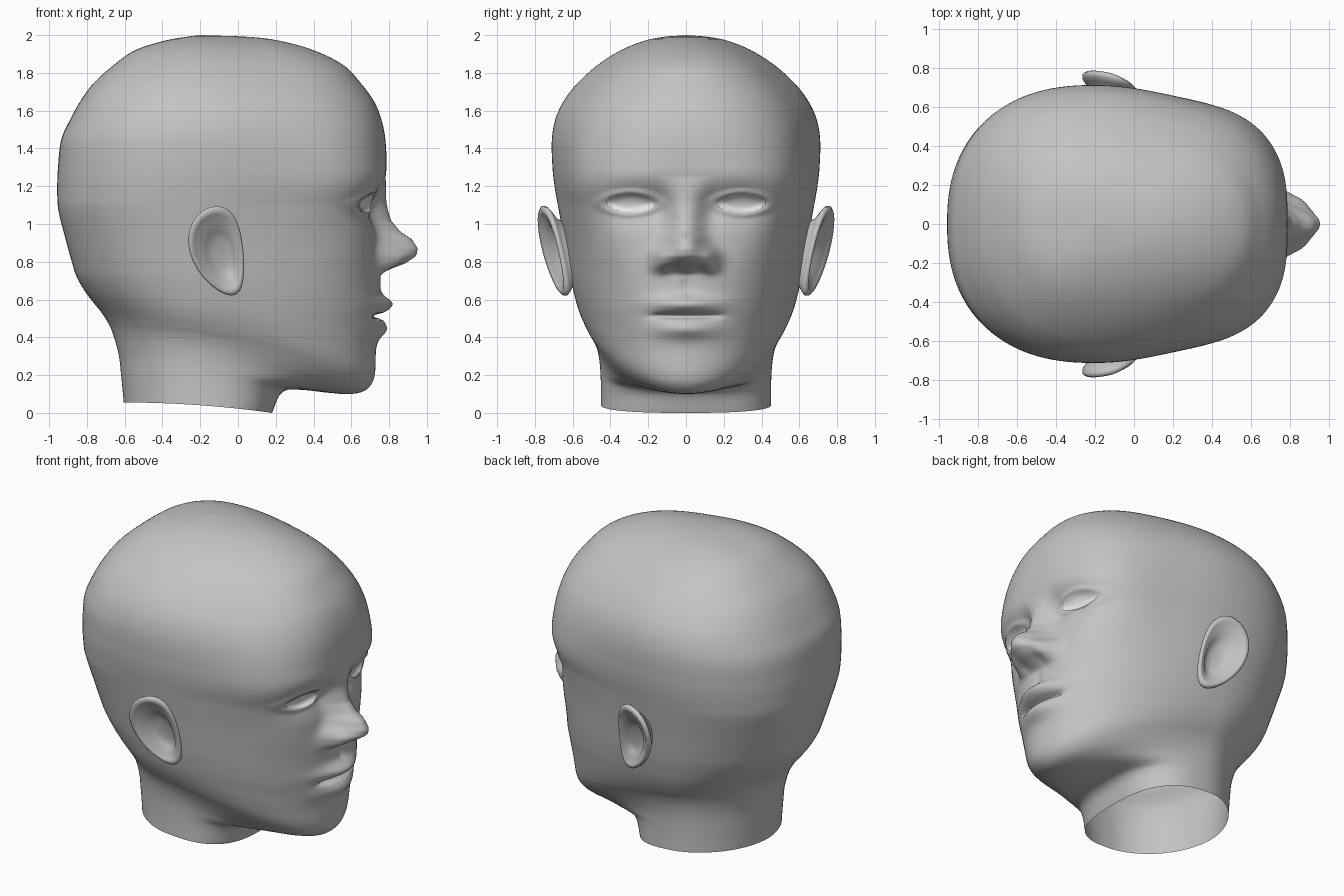
import bpy, bmesh, math
from mathutils import Vector
from mathutils.bvhtree import BVHTree

cube = bpy.data.objects.get("Cube")
if cube:
    bpy.data.objects.remove(cube)


def material(name, colour):
    mat = bpy.data.materials.new(name)
    mat.use_nodes = True
    mat.diffuse_color = (*colour, 1)
    mat.node_tree.nodes["Principled BSDF"].inputs["Base Color"].default_value = (*colour, 1)
    return mat


GREY = material("clay grey", (0.55, 0.55, 0.55))
WHITE = material("eye white", (1, 1, 1))


def loft(name, rings, mat, mirror=False):
    """Skin closed rings of equal length into one smooth surface."""
    bm = bmesh.new()
    rows = [[bm.verts.new(p) for p in ring] for ring in rings]
    for low, high in zip(rows, rows[1:]):
        for i in range(len(low)):
            j = (i + 1) % len(low)
            bm.faces.new((low[i], low[j], high[j], high[i]))
    bmesh.ops.remove_doubles(bm, verts=bm.verts, dist=1e-5)
    bmesh.ops.recalc_face_normals(bm, faces=bm.faces)
    mesh = bpy.data.meshes.new(name)
    bm.to_mesh(mesh)
    bm.free()
    mesh.shade_smooth()
    mesh.materials.append(mat)
    obj = bpy.data.objects.new(name, mesh)
    bpy.context.collection.objects.link(obj)
    if mirror:
        mod = obj.modifiers.new("other side", "MIRROR")
        mod.use_axis = (False, True, False)
    return obj


# Section keys: back z, front z, back x, front x, half width, squareness
KEYS = [
    (.055, .0, -.605, .18, .45, 2.7), (.13, .1, -.612, .225, .45, 2.5),
    (.21, .125, -.62, .29, .452, 2.3), (.3, .1, -.63, .55, .458, 1.9),
    (.38, .11, -.65, .655, .472, 2), (.44, .15, -.67, .705, .495, 2.1),
    (.48, .21, -.69, .725, .52, 2.15), (.53, .325, -.722, .73, .55, 2.2),
    (.58, .42, -.762, .74, .572, 2.2), (.64, .52, -.808, .75, .59, 2.25),
    (.72, .65, -.854, .755, .61, 2.3), (.8, .76, -.88, .755, .625, 2.35),
    (.92, .92, -.913, .74, .646, 2.5), (1.08, 1.08, -.952, .745, .675, 2.7),
    (1.2, 1.2, -.957, .77, .696, 2.85), (1.3, 1.3, -.953, .785, .707, 2.75),
    (1.45, 1.45, -.935, .78, .71, 2.5), (1.56, 1.56, -.885, .757, .69, 2.35),
    (1.65, 1.65, -.835, .72, .648, 2.25), (1.74, 1.74, -.77, .655, .58, 2.2),
    (1.84, 1.84, -.66, .56, .47, 2.15), (1.92, 1.92, -.545, .4, .345, 2.1),
    (1.97, 1.97, -.39, .22, .22, 2), (1.99, 1.99, -.28, .07, .125, 2),
    (2, 2, -.201, -.199, .001, 2)]


def smooth_keys(keys, step):
    """Sample a cubic curve through the keys, spaced by front distance."""
    t = [0]
    for a, b in zip(keys, keys[1:]):
        t.append(t[-1] + math.dist(a[:4], b[:4]))
    last = len(keys) - 1
    slope = []
    for i in range(len(keys)):
        a, b = max(i - 1, 0), min(i + 1, last)
        slope.append([(q - p) / (t[b] - t[a]) for p, q in zip(keys[a], keys[b])])
    for i in range(last):
        h = t[i + 1] - t[i]
        n = max(3, math.ceil(abs(keys[i + 1][1] - keys[i][1]) / step))
        for k in range(n):
            u = k / n
            w = u * u * (3 - 2 * u)
            yield [p + (q - p) * w + h * u * (1 - u) * ((1 - u) * m - u * r)
                   for p, q, m, r in zip(keys[i], keys[i + 1], slope[i], slope[i + 1])]
    yield list(keys[last])


def lookup(table, z):
    for (a, *p), (b, *q) in zip(table, table[1:]):
        if a <= z <= b:
            u = (z - a) / (b - a)
            return [s + (e - s) * u for s, e in zip(p, q)]
    return [0] * (len(table[0]) - 1)


def bump(d, size, power=2):
    return math.exp(-abs(d / size) ** power)


# Nose ridge: height, projection, half width
NOSE = [(.735, 0, .12), (.765, .06, .12), (.79, .13, .12), (.83, .195, .118), (.87, .208, .108),
        (.92, .18, .095), (.96, .12, .085), (1.02, .07, .08), (1.12, .035, .085), (1.25, 0, .13)]
EYE_Y, EYE_Z, EYE_W, EYE_H = .297, 1.11, .128, .05


def face_relief(y, z):
    """Forward offset of the face for nose, eyes and mouth."""
    y = abs(y)
    height, width = lookup(NOSE, z)
    d = height * bump(y, width, 2.4) if height else 0
    d += .06 * bump(y - .125, .05) * bump(z - .81, .065, 3)           # nose wings
    d -= .02 * bump(y - .07, .035) * bump(z - .765, .02)              # nostrils
    d -= .045 * bump(y - .27, .15) * bump(z - 1.1, .1)                # sockets
    d -= .03 * bump(y - .14, .06) * bump(z - 1.09, .1)
    d += .01 * bump(y - .28, .2) * bump(z - 1.24, .07)                # brow
    d += .015 * bump(y - .4, .15) * bump(z - .9, .13)                 # cheekbone
    q = (abs(y - EYE_Y) / EYE_W) ** 1.7 + (abs(z - EYE_Z) / EYE_H) ** 1.7
    d += .014 * bump(q - 1.4, .5) - .012 * bump(q, .9, 4)             # eyelids
    d += .066 * bump(y, .17) * bump(z - .575, .045)                   # lips
    d += .046 * bump(y, .16) * bump(z - .445, .05)
    d -= .055 * bump(y, .17, 6) * bump(z - .513, .013)
    d -= .01 * bump(y, .03) * bump(z - .67, .05)
    return d


# Head and neck, open below
HALF, MID_X = 72, -.2
angles = [math.pi * (i / HALF) ** 1.5 for i in range(HALF + 1)]
angles += [-a for a in reversed(angles[1:-1])]
rings = []
for zb, zf, xb, xf, width, square in smooth_keys(KEYS, .011):
    ring = []
    skull = min(1, max(0, (zb - .5) / .6))
    for a in angles:
        c, s = math.cos(a), math.sin(a)
        reach, n = (xf - MID_X, square) if c > 0 else (MID_X - xb, 1.92 + .45 * skull)
        r = (abs(c / reach) ** n + abs(s / width) ** n) ** (-1 / n)
        x, y = MID_X + r * c, r * s
        z = zb + (zf - zb) * max(0, (x - xb) / (xf - xb)) ** 2
        if c > 0:                                                      # temples taper
            y *= 1 - .045 * skull * math.sin(math.pi * r * c / reach) ** 2
        if x > .3:
            x += face_relief(y, z) * min(1, (x - .3) * 5)
        ring.append((x, y, z))
    rings.append(ring)
head = loft("head", rings, GREY)

# Eyes: thin almond plates laid on the sockets
tree = BVHTree.FromPolygons([v.co for v in head.data.vertices],
                            [p.vertices[:] for p in head.data.polygons])
rings = []
for scale in (1, .8, .6, .4, .2, 0):
    ring = []
    for i in range(32):
        a = math.tau * i / 32
        c, s = math.cos(a), math.sin(a)
        y = EYE_Y + scale * EYE_W * math.copysign(abs(c) ** 1.1, c)
        z = EYE_Z + scale * EYE_H * math.copysign(abs(s) ** 1.1, s) + .05 * (y - EYE_Y)
        hit = tree.ray_cast(Vector((2, y, z)), Vector((-1, 0, 0)))[0]
        ring.append((hit.x + .008, y, z))
    rings.append(ring)
loft("eyes", rings, WHITE, mirror=True)

# Ears: egg-shaped rings from the hollow, over the rim, to the back
EAR_X, EAR_Z = -.115, .858
rings = []
for scale, lift in ((0, -.03), (.3, -.032), (.5, -.018), (.64, .012), (.76, .016), (.84, .03),
                    (.93, .038), (1, .026), (1, .006), (.92, -.012), (.75, -.04), (.6, -.12)):
    ring = []
    for i in range(28):
        a = math.tau * i / 28
        dz = .237 * scale * math.sin(a) - .03 * (1 - scale)
        dx = .143 * scale * math.cos(a) * (1 + .5 * dz) - .16 * dz + .75 * dz * dz
        dx += .04 * (1 - scale)
        front = max(0, math.cos(a)) * scale
        y = .69 - .25 * dx + .2 * dz + lift * (1 - .5 * front)
        ring.append((EAR_X + dx, y, EAR_Z + dz))
    rings.append(ring)
loft("ears", rings, GREY, mirror=True)
